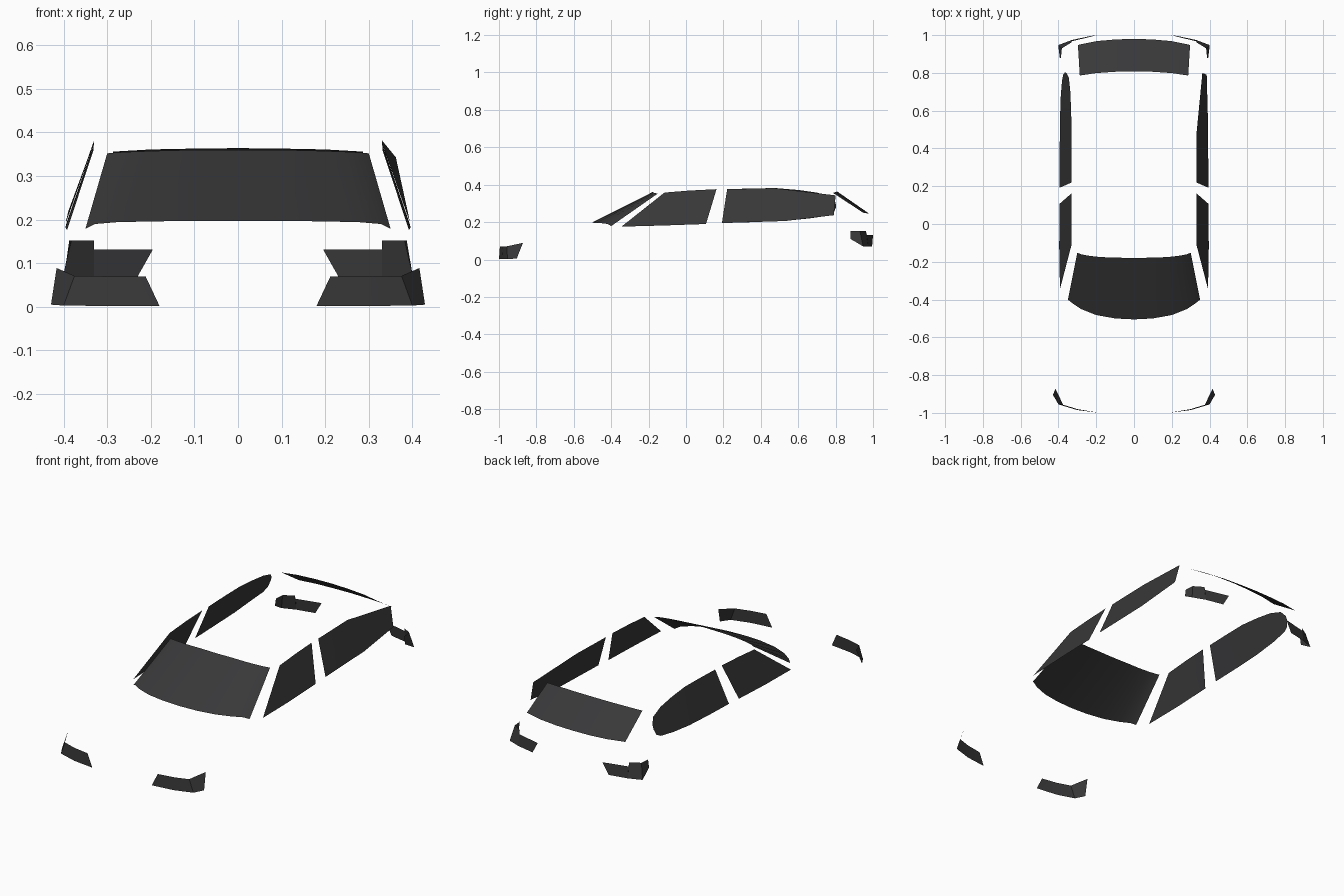
import bpy

glass = bpy.data.materials.new("dark_glass")
glass.diffuse_color = (0.04, 0.04, 0.042, 1)


def sheet(name, lower, upper):
    """Skin a strip of panels between a lower and an upper edge line."""
    n = len(lower)
    me = bpy.data.meshes.new(name)
    me.from_pydata(lower + upper, [],
                   [(i, i + 1, n + i + 1, n + i) for i in range(n - 1)])
    me.materials.append(glass)
    ob = bpy.data.objects.new(name, me)
    bpy.context.collection.objects.link(ob)
    bpy.ops.object.select_all(action='DESELECT')
    ob.select_set(True)
    bpy.context.view_layer.objects.active = ob
    bpy.ops.object.shade_smooth_by_angle(angle=0.5)
    return ob


def flip(line):
    return [(-x, y, z) for x, y, z in line]


def full(half):
    """Mirror a half line (centre to right) into a whole line."""
    return flip(half[:0:-1]) + half


def pair(name, lower, upper):
    sheet(name + "_right", lower, upper)
    sheet(name + "_left", flip(upper), flip(lower))


# Windscreen and rear window
sheet("windscreen",
      full([(0, -.505, .197), (.1, -.50, .197), (.2, -.482, .196), (.28, -.45, .194), (.328, -.418, .19), (.35, -.40, .179)]),
      full([(0, -.18, .36), (.1, -.178, .36), (.18, -.175, .358), (.24, -.168, .356), (.28, -.16, .354), (.30, -.152, .352)]))
sheet("rear_window",
      full([(.0, .98, .245), (.1, .977, .245), (.2, .968, .247), (.297, .948, .25)][::1]),
      full([(0, .808, .364), (.1, .806, .363), (.2, .799, .361), (.287, .786, .356)]))

# Front door windows
pair("front_side_window",
     [(.392, -.345, .176), (.396, -.12, .182), (.394, .107, .19)],
     [(.332, -.115, .358), (.331, .02, .369), (.33, .163, .376)])

# Rear side windows: angular on the right, rounded on the left
sheet("rear_side_window_right",
      [(.394, .192, .195), (.392, .53, .206), (.385, .79, .237)],
      [(.33, .22, .376), (.33, .47, .382), (.362, .80, .343)])
sheet("rear_side_window_left",
      flip([(.394, .192, .195), (.394, .36, .2), (.392, .53, .207), (.389, .66, .22), (.381, .76, .234), (.375, .79, .25), (.366, .802, .28)]),
      flip([(.33, .22, .376), (.33, .35, .38), (.33, .48, .382), (.333, .6, .372), (.337, .7, .358), (.345, .775, .335), (.357, .80, .305)]))

# Headlights wrapping round the front corners
pair("headlight",
     [(.18, -1, .002), (.3, -.985, .002), (.40, -.955, .003), (.429, -.905, .005)],
     [(.212, -.995, .07), (.3, -.98, .07), (.375, -.957, .071), (.416, -.872, .089)])

# Tail lights with a stepped top edge
pair("tail_light",
     [(.23, .995, .07), (.33, .974, .07), (.33, .974, .07), (.401, .947, .07), (.393, .88, .11)],
     [(.195, 1, .132), (.33, .967, .132), (.33, .962, .152), (.382, .93, .152), (.387, .88, .152)])
